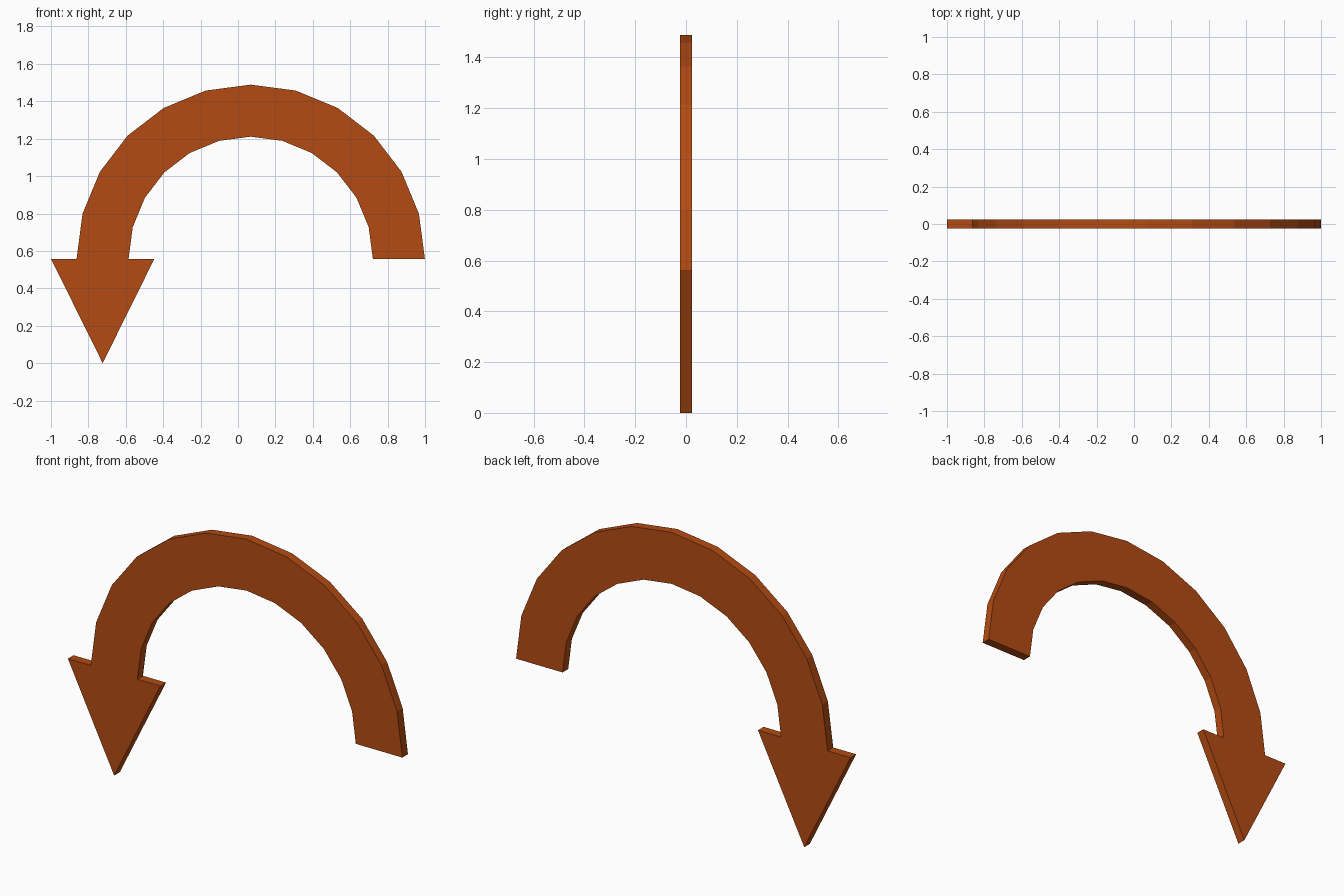
import bpy, bmesh
from math import cos, sin, pi

if "Cube" in bpy.data.objects:
    bpy.data.objects.remove(bpy.data.objects["Cube"])

CX, CZ = 0.068, 0.558         # arc centre
R_OUT, R_IN = 0.931, 0.653    # band radii
SEGMENTS = 12                 # half-circle steps
HALF_T = 0.024                # half thickness
HEAD_L, HEAD_R = -1.0, -0.447 # arrowhead corners


def arc_point(radius, i):
    a = pi * i / SEGMENTS
    return CX + radius * cos(a), CZ + radius * sin(a)


# Outline: outer arc, arrowhead, then inner arc back to the tail
outline = [arc_point(R_OUT, i) for i in range(SEGMENTS + 1)]
outline += [(HEAD_L, CZ), ((HEAD_L + HEAD_R) / 2, 0.0), (HEAD_R, CZ)]
outline += [arc_point(R_IN, i) for i in range(SEGMENTS, -1, -1)]

bm = bmesh.new()
front = [bm.verts.new((x, -HALF_T, z)) for x, z in outline]
n = len(front)

# Front face: one quad per band segment plus the arrowhead polygon
for i in range(SEGMENTS):
    bm.faces.new((front[i], front[i + 1], front[n - 2 - i], front[n - 1 - i]))
bm.faces.new(front[SEGMENTS:SEGMENTS + 5])

# Thickness
back = bmesh.ops.extrude_face_region(bm, geom=bm.faces[:])["geom"]
bmesh.ops.translate(bm, vec=(0, 2 * HALF_T, 0),
                    verts=[g for g in back if isinstance(g, bmesh.types.BMVert)])
bmesh.ops.recalc_face_normals(bm, faces=bm.faces[:])

mesh = bpy.data.meshes.new("curved_arrow")
bm.to_mesh(mesh)
bm.free()
arrow = bpy.data.objects.new("curved_arrow", mesh)
bpy.context.collection.objects.link(arrow)

# Rust orange
mat = bpy.data.materials.new("rust_orange")
mat.diffuse_color = (0.45, 0.07, 0.006, 1)
mat.use_nodes = True
mat.node_tree.nodes["Principled BSDF"].inputs["Base Color"].default_value = mat.diffuse_color
mesh.materials.append(mat)
